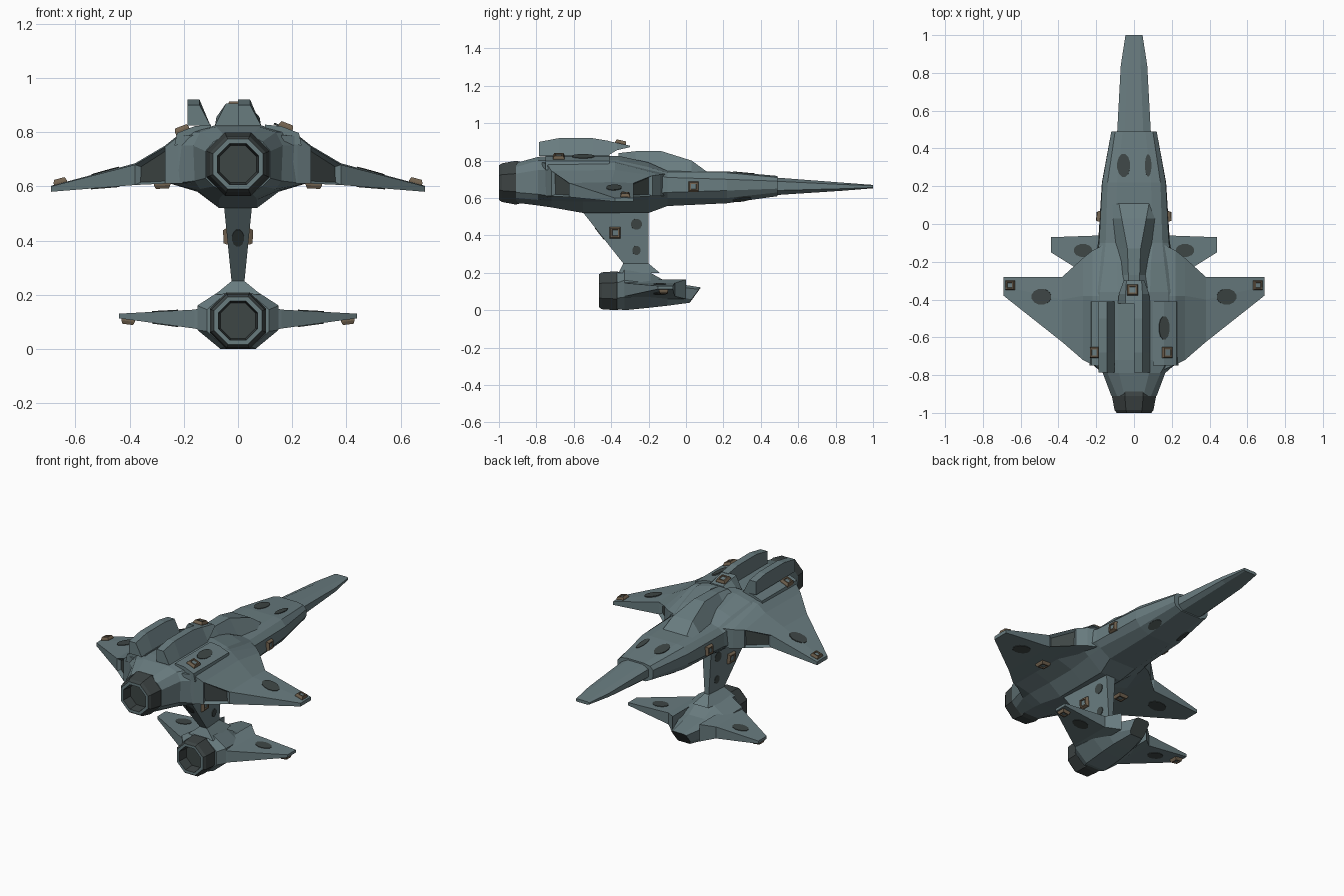
import bpy, bmesh, math
from mathutils import Vector, Matrix
from mathutils.bvhtree import BVHTree

if "Cube" in bpy.data.objects:
    bpy.data.objects.remove(bpy.data.objects["Cube"])


def material(name, rgb):
    m = bpy.data.materials.new(name)
    m.diffuse_color = (*rgb, 1)
    m.use_nodes = True
    m.node_tree.nodes["Principled BSDF"].inputs["Base Color"].default_value = m.diffuse_color
    return m


MATS = [material("hull_grey", (0.14, 0.20, 0.213)),
        material("dark_panel", (0.048, 0.062, 0.06)),
        material("nozzle_dark", (0.045, 0.056, 0.056)),
        material("bronze", (0.17, 0.125, 0.08))]
HULL, DARK, NOZZLE, BRONZE = range(4)
structure = []


def finish(name, bm, mat=HULL, solid=True):
    bmesh.ops.recalc_face_normals(bm, faces=bm.faces)
    me = bpy.data.meshes.new(name)
    bm.to_mesh(me)
    bm.free()
    for m in MATS:
        me.materials.append(m)
    if mat is not None:
        for p in me.polygons:
            p.material_index = mat
    ob = bpy.data.objects.new(name, me)
    bpy.context.collection.objects.link(ob)
    if solid:
        structure.append(ob)
    return ob


def loft(rings):
    """Closed skin through rings of 3D points."""
    bm = bmesh.new()
    vs = [[bm.verts.new(p) for p in r] for r in rings]
    n = len(vs[0])
    for a, b in zip(vs, vs[1:]):
        for i in range(n):
            j = (i + 1) % n
            bm.faces.new((a[i], a[j], b[j], b[i]))
    bm.faces.new(vs[0])
    bm.faces.new(vs[-1])
    bmesh.ops.recalc_face_normals(bm, faces=bm.faces)
    return bm


def body(name, sections):
    """Symmetric loft along y from half profiles of (x, z[, y shift])."""
    rings = []
    for y, half in sections:
        pts = [(p[0], y + (p[2] if len(p) > 2 else 0), p[1]) for p in half]
        rings.append(pts + [(-x, yy, z) for x, yy, z in reversed(pts)])
    return finish(name, loft(rings))


def recess(bm, faces, thick, depth):
    if faces:
        bmesh.ops.inset_individual(bm, faces=faces, thickness=thick, depth=depth)
        for f in faces:
            f.material_index = DARK


# main fuselage
belly = [(.25, .61), (.15, .58), (.07, .52)]
body("fuselage", [
    (.49, [(.06, .718), (.10, .71), (.12, .69), (.12, .65), (.11, .63), (.07, .61)]),
    (.22, [(.09, .742), (.14, .735), (.168, .70), (.17, .64), (.14, .60), (.08, .572)]),
    (-.10, [(.10, .745), (.15, .735), (.185, .71), (.19, .63), (.16, .60), (.09, .557)]),
    (-.20, [(.09, .79), (.16, .765), (.20, .73), (.21, .62), (.16, .59), (.07, .52)]),
    (-.36, [(.085, .825), (.18, .80), (.23, .76)] + belly),
    (-.55, [(.085, .825), (.18, .80), (.24, .76)] + belly),
    (-.72, [(.085, .825), (.18, .80), (.24, .75), (.25, .61), (.15, .585), (.07, .55)]),
    (-.79, [(.08, .82), (.14, .80), (.165, .75), (.16, .62), (.14, .59), (.065, .56)]),
    (-.91, [(.05, .787), (.09, .765), (.12, .73), (.12, .63), (.09, .60), (.05, .575)])])

# nose boom, canopy and spine
body("nose_boom", [
    (.47, [(.05, .71), (.09, .69), (.09, .64), (.06, .615)]),
    (.84, [(.035, .682), (.07, .672), (.07, .65), (.045, .639)]),
    (1.0, [(.035, .67), (.045, .666), (.045, .656), (.035, .652)])])
body("canopy", [
    (.11, [(.08, .742), (.12, .735)]), (.03, [(.065, .80), (.115, .735)]),
    (-.13, [(.035, .85), (.10, .735)]), (-.27, [(.03, .85), (.09, .76)]),
    (-.36, [(.03, .84), (.085, .81)])])
body("spine_front", [
    (-.30, [(.04, .88), (.055, .872)]), (-.37, [(.045, .895), (.08, .855)]),
    (-.42, [(.045, .905), (.085, .825)])])
for side, x0 in (("right", 0), ("left", -.187)):
    finish("spine_half_" + side, loft([
        [(x0, y, .825), (x0, y, z), (x0 + .045, y, z), (x0 + .085, y, .825)]
        for y, z in ((-.41, .905), (-.5, .92), (-.68, .92), (-.785, .90))]))

# swept wings and shoulder decks
for s, side in ((1, "right"), (-1, "left")):
    bm = loft([[(s * x, yl, zb), (s * x, yl, zl), (s * x, ym, zm), (s * x, yt, zt), (s * x, yt, zb)]
               for x, yl, ym, yt, zb, zl, zm, zt in (
                   (.16, -.11, -.38, -.77, .61, .73, .80, .79),
                   (.22, -.14, -.38, -.745, .61, .725, .79, .785),
                   (.27, -.18, -.38, -.72, .61, .72, .75, .745),
                   (.38, -.28, -.40, -.625, .605, .68, .685, .68),
                   (.69, -.28, -.33, -.38, .58, .60, .602, .60))])
    ends = [f for f in bm.faces if abs(f.normal.y) > .55
            and .29 < abs(f.calc_center_median().x) < .36]
    recess(bm, ends, .014, -.02)
    finish("wing_" + side, bm, None)
    finish("shoulder_deck_" + side, loft([
        [(s * .10, y, .78), (s * .10, y, .828), (s * .16, y, .822), (s * .225, y, .797), (s * .235, y, .75)]
        for y in (-.41, -.75)]))

# pylon and lower pod
finish("pylon", loft([[(hx, y0, z), (hx * .6, y1, z), (-hx * .6, y1, z), (-hx, y0, z)]
                      for z, hx, y0, y1 in ((.56, .055, -.58, -.2), (.25, .024, -.335, -.2),
                                            (.20, .085, -.36, -.14))]))
body("pod", [
    (-.37, [(.05, .20), (.115, .145), (.115, .065), (.05, .008)]),
    (-.33, [(.065, .215), (.15, .16), (.15, .07), (.065, 0)]),
    (-.19, [(.055, .20), (.135, .145), (.135, .07), (.065, .014)]),
    (-.10, [(.05, .15), (.105, .13), (.105, .07), (.06, .024)]),
    (.05, [(.035, .122, .03), (.05, .112, .02), (.05, .06, -.02), (.04, .04, -.03)])])
bpy.data.objects["pod"].data.polygons[-1].material_index = DARK
for s, side in ((1, "right"), (-1, "left")):
    finish("pod_wing_" + side, loft([
        [(s * x, yl, zb), (s * x, yl, zt), (s * x, yt, zt), (s * x, yt, zb)]
        for x, yl, yt, zb, zt in ((.09, .0, -.36, .06, .165), (.16, -.06, -.325, .075, .145),
                                  (.44, -.07, -.15, .113, .13))]))


# octagonal engine nozzles with a recessed core
def nozzle(name, cz, y0, y1, r0, r1):
    def ring(y, r):
        r /= math.cos(math.pi / 8)
        return [(r * math.cos((i + .5) * math.pi / 4), y, cz + r * math.sin((i + .5) * math.pi / 4))
                for i in range(8)]
    bm = loft([ring(y1 + .05, r0 * .9), ring(y1, r0), ring(y0 + .015, r1 * 1.12), ring(y0, r1),
               ring(y0, r1 * .82), ring(y0 + .06, r1 * .74)])
    for f in bm.faces:
        c = f.calc_center_median()
        f.material_index = NOZZLE
        if abs(c.y - y0) < .001:
            f.material_index = HULL
        elif len(f.verts) == 8:
            f.material_index = DARK
    finish(name, bm, None)


nozzle("main_nozzle", .682, -1.0, -.91, .117, .092)
nozzle("pod_nozzle", .104, -.465, -.375, .104, .088)

# surface details, dropped on the skin along a ray
skins = []
for ob in structure:
    me = ob.data
    skins.append(BVHTree.FromPolygons([v.co for v in me.vertices],
                                      [tuple(p.vertices) for p in me.polygons]))


def stick(name, origin, direction, w, l, pad):
    o, d = Vector(origin), Vector(direction)
    hits = [h for h in (t.ray_cast(o, d) for t in skins) if h[0] is not None]
    if not hits:
        return
    loc, n = min(hits, key=lambda h: h[3])[:2]
    if n.dot(d) > 0:
        n = -n
    up = Vector((0, 1, 0)) if abs(n.y) < .8 else Vector((0, 0, 1))
    ax = up.cross(n).normalized()
    ay = n.cross(ax)
    frame = Matrix((ax, ay, n)).transposed().to_4x4()
    frame.translation = loc
    k = 4 if pad else 12

    def ring(scale, h):
        c = 1 / math.cos(math.pi / 4) if pad else 1
        return [frame @ Vector((w / 2 * c * scale * math.cos((i + .5) * math.tau / k),
                                l / 2 * c * scale * math.sin((i + .5) * math.tau / k), h)) for i in range(k)]
    if pad:
        bm = loft([ring(1, -.01), ring(1, .006), ring(.8, .018), ring(.55, .018), ring(.5, .012)])
        for f in bm.faces:
            f.material_index = BRONZE
        bm.faces.ensure_lookup_table()
        bm.faces[-1].material_index = HULL
        finish(name, bm, None, False)
    else:
        finish(name, loft([ring(1, -.004), ring(1, .003)]), DARK, False)


DOWN, UP = (0, 0, -1), (0, 0, 1)
for s in (1, -1):
    stick("wingtip_pad", (s * .655, -.325, 2), DOWN, .05, .05, True)
    stick("deck_pad", (s * .175, -.68, 2) if s > 0 else (-.205, -.68, 2), DOWN, .055, .06, True)
    stick("underwing_pad", (s * .28, -.45, .4), UP, .06, .06, True)
    stick("pod_wingtip_pad", (s * .405, -.12, -1), UP, .05, .05, True)
    stick("pylon_pad", (s * 1, -.38, .415), (-s, 0, 0), .06, .06, True)
    stick("hull_side_pad", (s * 1, .04, .66), (-s, 0, 0), .055, .055, True)
    stick("wing_patch", (s * .49, -.385, 2), DOWN, .11, .085, False)
    stick("underwing_patch", (s * .49, -.385, .4), UP, .11, .085, False)
    stick("pod_wing_patch", (s * .27, -.14, .4), DOWN, .10, .07, False)
    stick("pod_underwing_patch", (s * .27, -.14, -1), UP, .10, .07, False)
    stick("pylon_upper_patch", (s * 1, -.265, .46), (-s, 0, 0), .06, .06, False)
    stick("pylon_lower_patch", (s * 1, -.265, .32), (-s, 0, 0), .05, .045, False)
    stick("belly_patch", (s * .10, .30, .3), UP, .05, .10, False)
stick("spine_pad", (-.008, -.35, 2), DOWN, .06, .06, True)
stick("nose_patch_left", (-.055, .31, 2), DOWN, .07, .125, False)
stick("nose_patch_right", (.075, .31, 2), DOWN, .035, .12, False)
stick("deck_patch", (.16, -.55, 2), DOWN, .06, .125, False)
stick("pylon_rear_patch", (0, -2, .41), (0, 1, 0), .045, .08, False)
